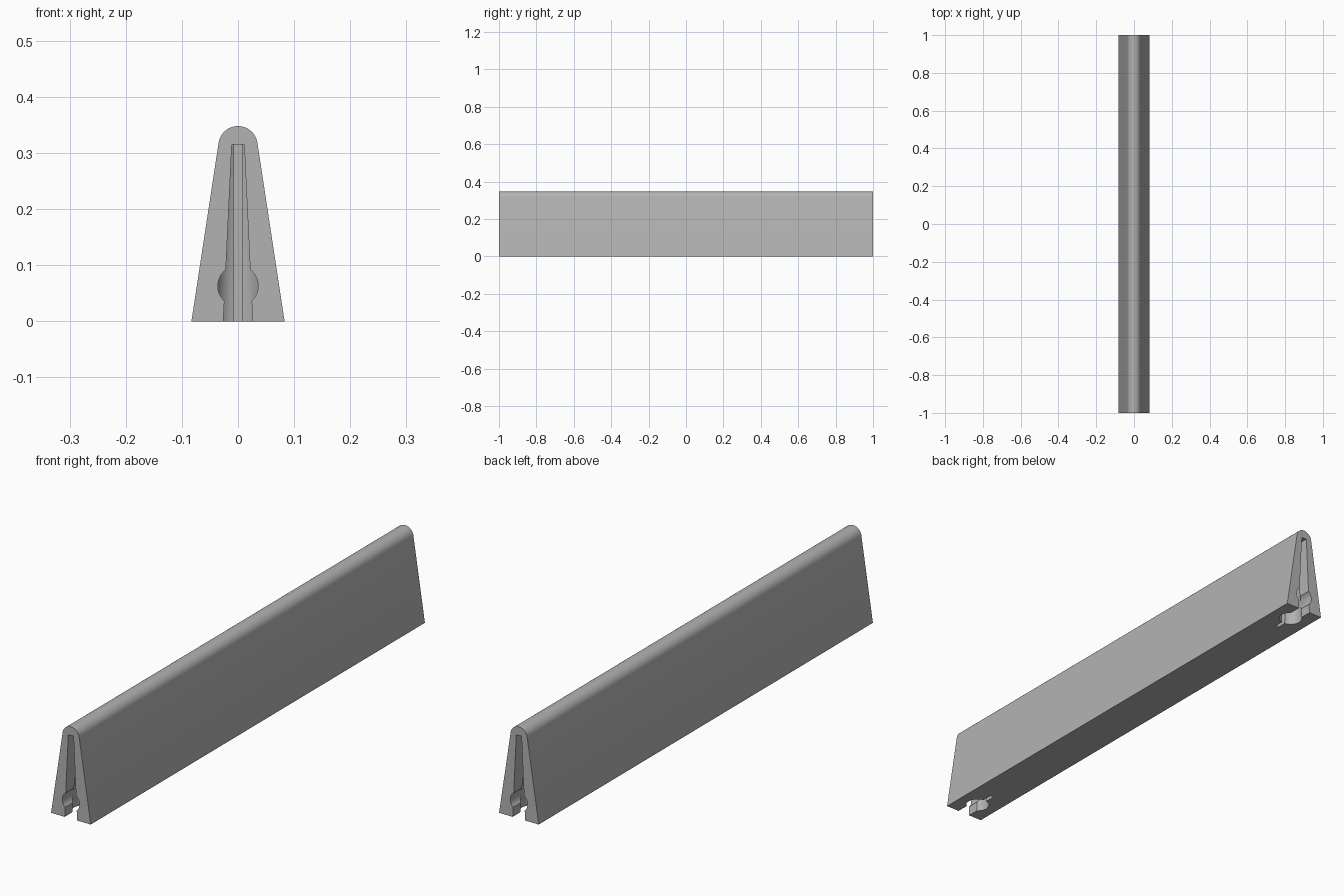
import bpy, bmesh, math

if "Cube" in bpy.data.objects:
    bpy.data.objects.remove(bpy.data.objects["Cube"])

grey = bpy.data.materials.new("mid grey")
grey.diffuse_color = (0.45, 0.45, 0.45, 1)
grey.use_nodes = True
grey.node_tree.nodes["Principled BSDF"].inputs["Base Color"].default_value = grey.diffuse_color


def make_object(name, bm):
    bmesh.ops.recalc_face_normals(bm, faces=bm.faces)
    mesh = bpy.data.meshes.new(name)
    bm.to_mesh(mesh)
    bm.free()
    mesh.materials.append(grey)
    ob = bpy.data.objects.new(name, mesh)
    bpy.context.collection.objects.link(ob)
    return ob


def loft(name, ring_a, ring_b):
    """Solid between two matching closed outlines."""
    bm = bmesh.new()
    a = [bm.verts.new(p) for p in ring_a]
    b = [bm.verts.new(p) for p in ring_b]
    bm.faces.new(a)
    bm.faces.new(b)
    n = len(a)
    for i in range(n):
        bm.faces.new((a[i], a[(i + 1) % n], b[(i + 1) % n], b[i]))
    return make_object(name, bm)


def circle(r, n=48):
    return [(r * math.cos(2 * math.pi * (i + 0.5) / n),
             r * math.sin(2 * math.pi * (i + 0.5) / n)) for i in range(n)]


def rect(hw, y0, y1, z):
    return [(-hw, y0, z), (hw, y0, z), (hw, y1, z), (-hw, y1, z)]


# Tapered wedge body with a rounded ridge
profile = [(-0.083, 0), (0.083, 0)]
lean, radius, ridge = math.radians(8.7), 0.035, 0.313
for i in range(25):
    a = lean + (math.pi - 2 * lean) * i / 24
    profile.append((radius * math.cos(a), ridge + radius * math.sin(a)))
body = loft("wedge_body", [(x, -1, z) for x, z in profile],
            [(x, 1, z) for x, z in profile])

# Clip recess at each end: flared mouth, conical pocket, thin slit, round bore
top, low, span = 0.315, -0.02, 0.08
cutters = []
for s, end in ((-1, "front"), (1, "back")):
    def y(d, s=s):
        return s * (1 - d)
    cutters += [
        loft(end + "_pocket_cutter",
             [(px, y(span) + py, low) for px, py in circle(0.045)],
             [(px, y(span) + py, top) for px, py in circle(0.021)]),
        loft(end + "_mouth_cutter", rect(0.027, y(-0.05), y(span), low),
             rect(0.011, y(-0.05), y(span), top)),
        loft(end + "_slit_cutter", rect(0.007, y(0.05), y(0.165), low),
             rect(0.007, y(0.05), y(0.165), top)),
        loft(end + "_bore_cutter",
             [(px, y(-0.05), 0.063 + pz) for px, pz in circle(0.036)],
             [(px, y(span), 0.063 + pz) for px, pz in circle(0.036)]),
    ]

bpy.context.view_layer.objects.active = body
for c in cutters:
    mod = body.modifiers.new(c.name, "BOOLEAN")
    mod.operation, mod.solver, mod.object = "DIFFERENCE", "EXACT", c
    bpy.ops.object.modifier_apply(modifier=mod.name)
for c in cutters:
    bpy.data.objects.remove(c, do_unlink=True)

# Smooth the ridge and pockets, keep the edges sharp
body.select_set(True)
bpy.ops.object.shade_smooth_by_angle(angle=math.radians(30))
